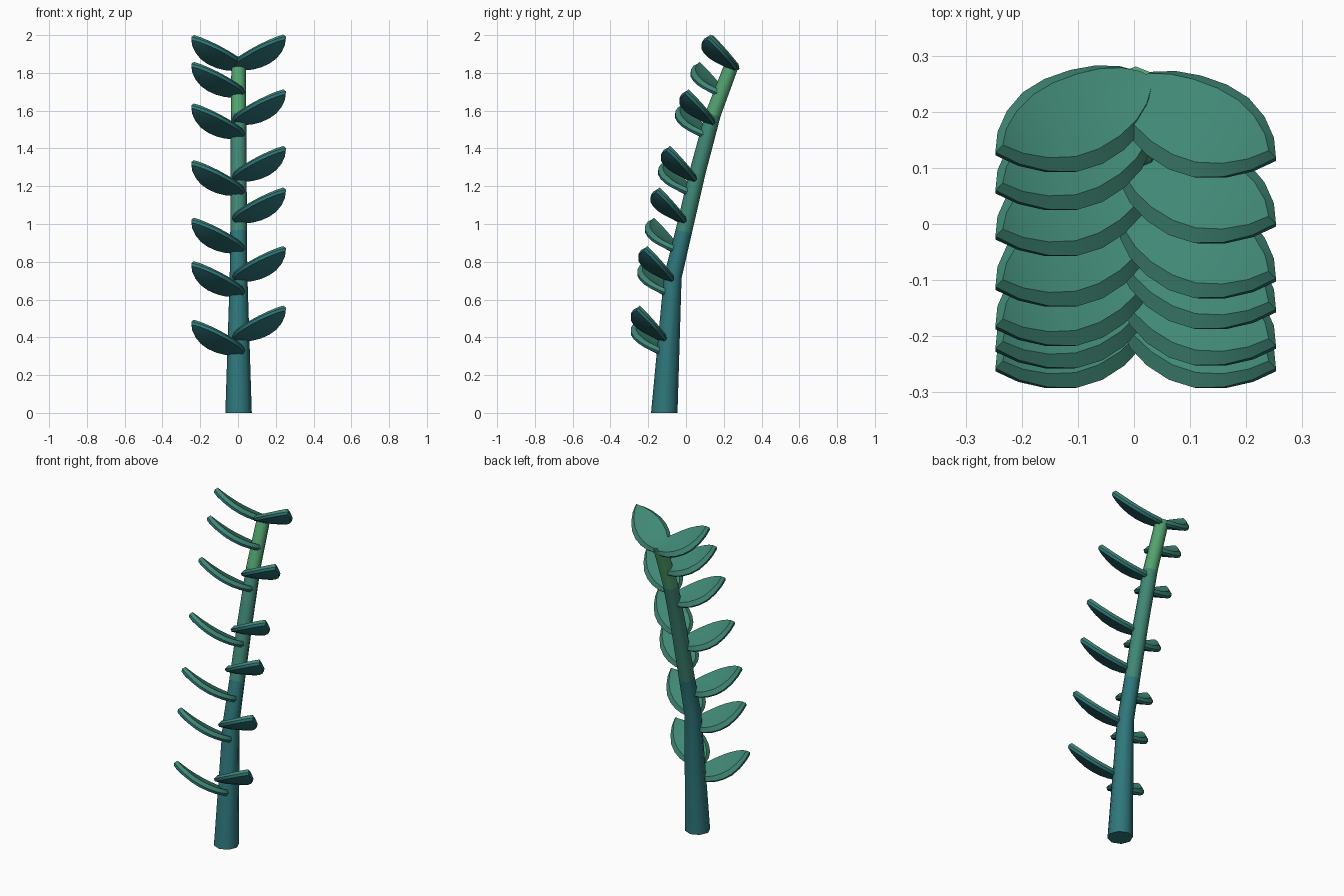
import bpy, bmesh, math
from mathutils import Vector

if "Cube" in bpy.data.objects:
    bpy.data.objects.remove(bpy.data.objects["Cube"])


def material(name, rgb):
    m = bpy.data.materials.new(name)
    m.diffuse_color = (*rgb, 1)
    m.use_nodes = True
    m.node_tree.nodes["Principled BSDF"].inputs["Base Color"].default_value = m.diffuse_color
    return m


TEAL = material("deep_teal", (0.028, 0.185, 0.2))
LEAF = material("leaf_green", (0.052, 0.245, 0.178))
FRESH = material("fresh_green", (0.085, 0.37, 0.16))
SHIFT = 0.003


def make_object(name, bm, mats, angle):
    bmesh.ops.recalc_face_normals(bm, faces=bm.faces)
    # smooth shading with sharp creases
    for f in bm.faces:
        f.smooth = True
    for e in bm.edges:
        e.smooth = len(e.link_faces) == 2 and e.calc_face_angle(0) < math.radians(angle)
    me = bpy.data.meshes.new(name)
    bm.to_mesh(me)
    bm.free()
    for m in mats:
        me.materials.append(m)
    ob = bpy.data.objects.new(name, me)
    ob.location.x = SHIFT
    bpy.context.collection.objects.link(ob)
    return ob


def bridge(bm, a, b, mat):
    n = len(a)
    for i in range(n):
        f = bm.faces.new((a[i], a[(i + 1) % n], b[(i + 1) % n], b[i]))
        f.material_index = mat


# Stem: eight-sided tapering tube leaning back; rows are y, z, radius
path = [(-0.115, 0, 0.07), (-0.07, 0.72, 0.047), (-0.012, 0.96, 0.044),
        (0.06, 1.27, 0.043), (0.143, 1.58, 0.041), (0.245, 1.85, 0.038)]
tilt = [0, 0.14, 0.23, 0.25, 0.3, 0.35]
colour = [0, 0, 1, 1, 2]
bm = bmesh.new()
rings = []
for (y, z, r), t in zip(path, tilt):
    ring = []
    for i in range(8):
        a = i * math.tau / 8
        s = r * math.sin(a)
        ring.append(bm.verts.new((r * math.cos(a), y + s * math.cos(t), z - s * math.sin(t))))
    rings.append(ring)
for i, c in enumerate(colour):
    bridge(bm, rings[i], rings[i + 1], c)
bm.faces.new(rings[0]).material_index = 0
bm.faces.new(rings[-1]).material_index = 2
make_object("stem", bm, [TEAL, LEAF, FRESH], 50)

# Leaf: pointed thick blade, given as (distance along, half width)
U = Vector((0.28, -0.13, 0.163))
LENGTH = U.length
U.normalize()
N = Vector((-0.24, 0.486, 0.84))
N = (N - U * N.dot(U)).normalized()
V = N.cross(U)
half = [(0.03, 0.024), (0.1, 0.052), (0.2, 0.075), (0.33, 0.09), (0.48, 0.096), (0.63, 0.09),
        (0.78, 0.068), (0.91, 0.036)]
spine = [(0, 0)] + half + [(1, 0)]
outline = spine + [(s, -w) for s, w in reversed(half)]
SAG = 0.026    # bend along the length
CUP = 0.005    # hollow along the middle


def leaf(name, side, tip_y, tip_z):
    tip = Vector((0.25, tip_y, tip_z))
    bm = bmesh.new()

    def point(s, w, long, h):
        t = (s - 0.5) * long + 0.5
        p = tip + U * ((t - 1) * LENGTH) + V * w + N * (h - SAG * 4 * t * (1 - t))
        return bm.verts.new((p.x * side, p.y, p.z))

    def cap(ring, long, h, mat):
        # two rows of quads meeting on the hollow middle line
        n = len(half)
        mid = [ring[0]] + [point(s, 0, long, h - CUP) for s, w in half] + [ring[n + 1]]
        other = [ring[0]] + ring[:n + 1:-1] + [ring[n + 1]]
        for edge in (ring[:n + 2], other):
            for i in range(n + 1):
                vs = dict.fromkeys((edge[i], edge[i + 1], mid[i + 1], mid[i]))
                bm.faces.new(list(vs)).material_index = mat

    # underside, widest rim, upper face
    layers = [([point(s, w * wide, long, h) for s, w in outline], long, h)
              for wide, long, h in ((0.92, 0.97, -0.014), (1, 1, 0), (0.78, 0.94, 0.021))]
    bridge(bm, layers[0][0], layers[1][0], 0)
    bridge(bm, layers[1][0], layers[2][0], 1)
    cap(*layers[0], 0)
    cap(*layers[2], 1)
    make_object(name, bm, [TEAL, LEAF], 33)


# Leaf tips as (y, z), top to bottom on each side
right = [(0.118, 1.993), (0.001, 1.703), (-0.097, 1.403), (-0.152, 1.183), (-0.217, 0.873), (-0.257, 0.558)]
left = [(0.128, 1.99), (0.06, 1.848), (-0.022, 1.628), (-0.112, 1.328), (-0.182, 1.023),
        (-0.222, 0.793), (-0.257, 0.483)]
for i, (y, z) in enumerate(right):
    leaf(f"right_leaf_{i + 1}", 1, y, z)
for i, (y, z) in enumerate(left):
    leaf(f"left_leaf_{i + 1}", -1, y, z)
